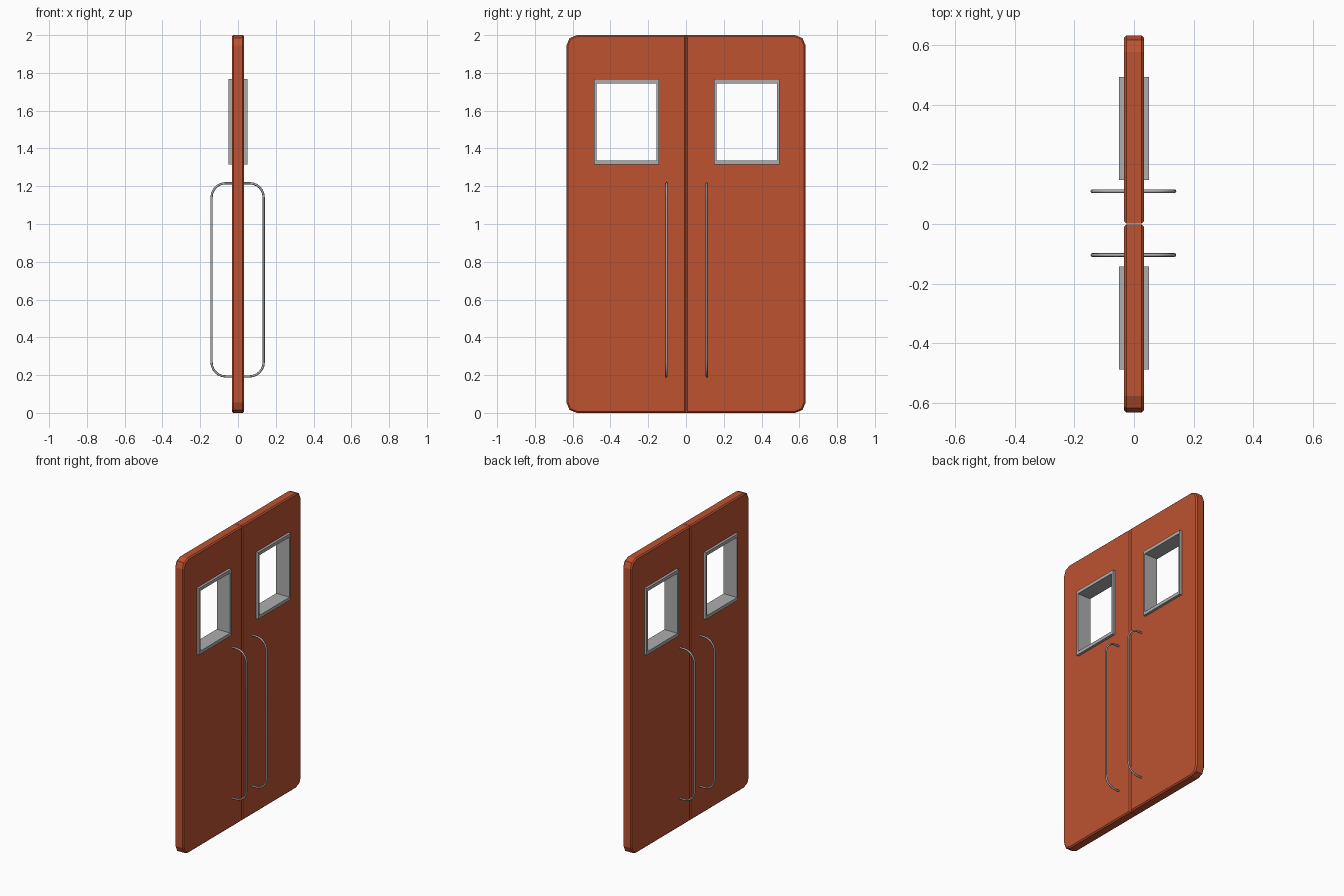
import bpy, bmesh, math
from mathutils import Vector

if "Cube" in bpy.data.objects:
    bpy.data.objects.remove(bpy.data.objects["Cube"], do_unlink=True)


def material(name, rgb):
    m = bpy.data.materials.new(name)
    m.use_nodes = True
    color = (*rgb, 1)
    m.diffuse_color = color
    m.node_tree.nodes["Principled BSDF"].inputs["Base Color"].default_value = color
    return m


PAINT = material("rust orange paint", (0.51, 0.085, 0.03))
STEEL = material("brushed grey steel", (0.42, 0.42, 0.42))

HALF_THICK, WIDTH, HEIGHT = 0.033, 0.633, 2.0
GAP, CORNER, EDGE = 0.001, 0.055, 0.008


def finish(name, bm, mat):
    bmesh.ops.recalc_face_normals(bm, faces=bm.faces)
    mesh = bpy.data.meshes.new(name)
    bm.to_mesh(mesh)
    bm.free()
    mesh.materials.append(mat)
    obj = bpy.data.objects.new(name, mesh)
    bpy.context.collection.objects.link(obj)
    return obj


def box(bm, low, high):
    low, high = Vector(low), Vector(high)
    verts = bmesh.ops.create_cube(bm, size=1)["verts"]
    for v in verts:
        v.co = (low + high) / 2 + v.co * (high - low)


def activate(obj):
    bpy.ops.object.select_all(action="DESELECT")
    obj.select_set(True)
    bpy.context.view_layer.objects.active = obj


def arc(cu, cv, r, start, steps):
    """Quarter circle points, counter-clockwise from the start angle."""
    angles = [start + math.pi / 2 * i / steps for i in range(steps + 1)]
    return [(cu + r * math.cos(a), cv + r * math.sin(a)) for a in angles]


def door_leaf(name, side, window):
    # Outline with a square inner edge and rounded outer corners
    cy = WIDTH - CORNER
    outline = [(GAP, 0)] + arc(cy, CORNER, CORNER, -math.pi / 2, 2)
    outline += arc(cy, HEIGHT - CORNER, CORNER, 0, 2) + [(GAP, HEIGHT)]
    bm = bmesh.new()
    face = bm.faces.new([bm.verts.new((-HALF_THICK, side * y, z)) for y, z in outline])
    out = bmesh.ops.extrude_face_region(bm, geom=[face])["geom"]
    moved = [g for g in out if isinstance(g, bmesh.types.BMVert)]
    bmesh.ops.translate(bm, verts=moved, vec=(2 * HALF_THICK, 0, 0))
    rims = [e for e in bm.edges if abs(e.verts[0].co.x - e.verts[1].co.x) < EDGE]
    bmesh.ops.bevel(bm, geom=rims, offset=EDGE, segments=1, affect="EDGES")
    leaf = finish(name, bm, PAINT)

    # Window opening, cut slightly inside the frame
    y0, y1, z0, z1 = window
    bm = bmesh.new()
    m = 0.006
    box(bm, (-1, y0 + m, z0 + m), (1, y1 - m, z1 - m))
    cutter = finish("window_cutter", bm, PAINT)
    cutter.hide_render = True
    mod = leaf.modifiers.new("window opening", "BOOLEAN")
    mod.operation, mod.solver, mod.object = "DIFFERENCE", "EXACT", cutter
    activate(leaf)
    bpy.ops.object.modifier_apply(modifier=mod.name)
    bpy.data.objects.remove(cutter, do_unlink=True)


def window_frame(name, window):
    # Rectangular lining that stands proud on both faces
    y0, y1, z0, z1 = window
    side_bar, rail, depth = 0.013, 0.022, 0.05
    outer = [(y0, z0), (y1, z0), (y1, z1), (y0, z1)]
    inner = [(y0 + side_bar, z0 + rail), (y1 - side_bar, z0 + rail),
             (y1 - side_bar, z1 - rail), (y0 + side_bar, z1 - rail)]
    bm = bmesh.new()
    loops = [[bm.verts.new((x, y, z)) for y, z in ring]
             for x, ring in ((-depth, outer), (depth, outer), (depth, inner), (-depth, inner))]
    for k, a in enumerate(loops):
        b = loops[(k + 1) % 4]
        for i in range(4):
            j = (i + 1) % 4
            bm.faces.new((a[i], a[j], b[j], b[i]))
    finish(name, bm, STEEL)


def pull_handle(name, y):
    # Round bar bent into a closed loop passing through the door
    half, low, high, r, bar = 0.138, 0.193, 1.216, 0.075, 0.006
    corners = ((half - r, high - r), (r - half, high - r),
               (r - half, low + r), (half - r, low + r))
    path = [p for k, (x, z) in enumerate(corners) for p in arc(x, z, r, k * math.pi / 2, 6)]
    curve = bpy.data.curves.new(name, "CURVE")
    curve.dimensions = "3D"
    curve.bevel_depth = bar
    curve.bevel_resolution = 2
    spline = curve.splines.new("POLY")
    spline.points.add(len(path) - 1)
    for point, (x, z) in zip(spline.points, path):
        point.co = (x - 0.002, y, z, 1)
    spline.use_cyclic_u = True
    curve.materials.append(STEEL)
    obj = bpy.data.objects.new(name, curve)
    bpy.context.collection.objects.link(obj)
    activate(obj)
    bpy.ops.object.convert(target="MESH")
    bpy.ops.object.shade_smooth_by_angle(angle=math.radians(50))


# Both leaves with their hardware
for label, side in (("back", 1), ("front", -1)):
    ends = sorted((side * 0.145 + 0.003, side * 0.491 + 0.003))
    window = (*ends, 1.315, 1.767)
    door_leaf(label + "_door_leaf", side, window)
    window_frame(label + "_window_frame", window)
    pull_handle(label + "_pull_handle", side * 0.107 + 0.003)
